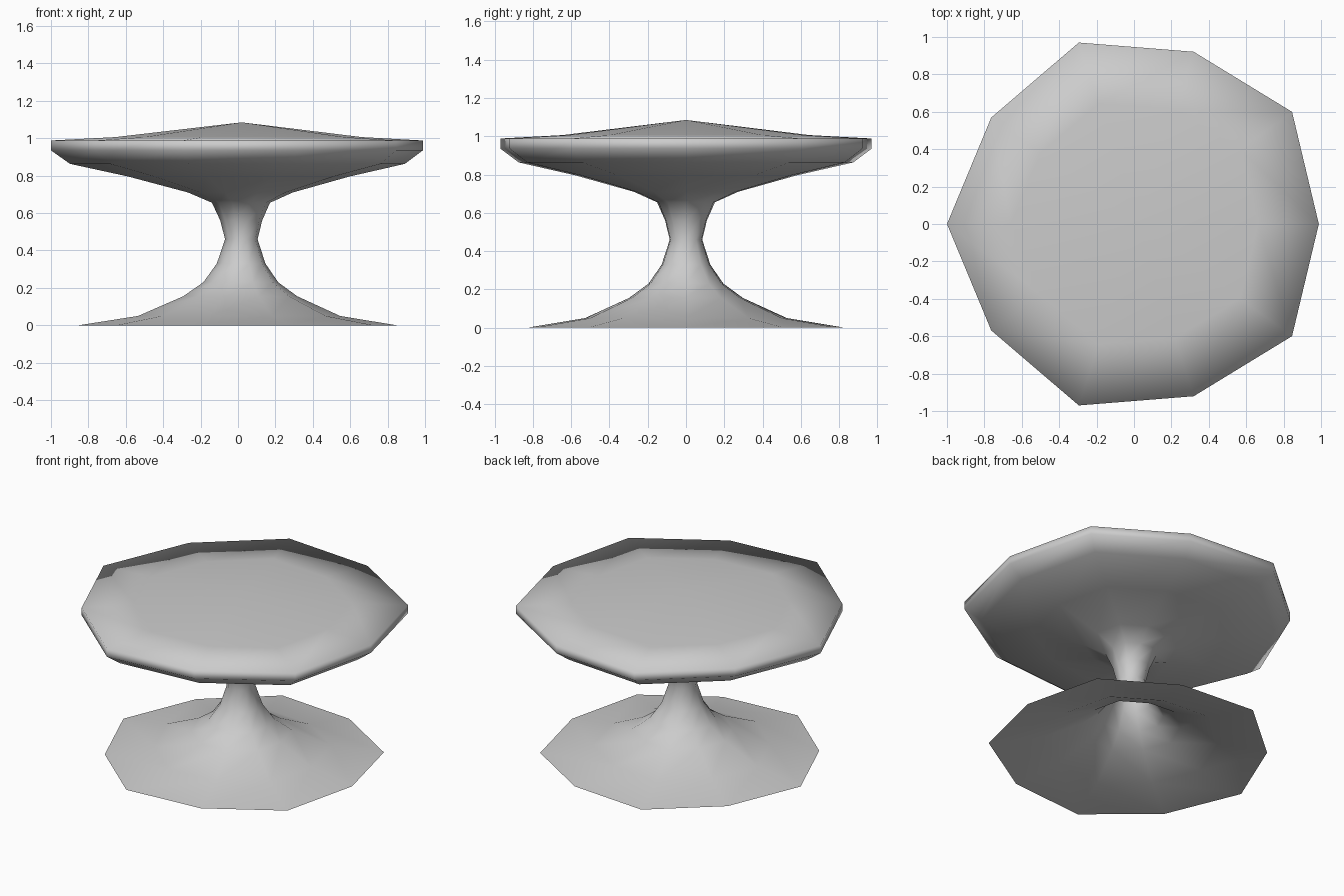
import bpy
import bmesh
from math import cos, sin, tau

cube = bpy.data.objects.get("Cube")
if cube:
    bpy.data.objects.remove(cube)

SIDES = 10
CENTRE_X = 0.02
WOBBLE = 0.026  # alternate corners sit slightly further out

# Radius and height up the foot, stem, dish and rim
foot = [(0.85, 0.0), (0.54, 0.05), (0.305, 0.155), (0.20, 0.23)]
stem = [(0.13, 0.33), (0.087, 0.46), (0.112, 0.56), (0.155, 0.655)]
dish = [(0.28, 0.71), (0.59, 0.795), (0.895, 0.863)]
rim = [(0.994, 0.935), (0.994, 0.988), (0.66, 1.006)]
APEX = 1.085

material = bpy.data.materials.new("plain grey")
material.use_nodes = True
grey = (0.6, 0.6, 0.6, 1.0)
material.diffuse_color = grey
material.node_tree.nodes["Principled BSDF"].inputs["Base Color"].default_value = grey


def add_ring(bm, radius, z):
    ring = []
    for i in range(SIDES):
        a = tau * i / SIDES
        r = radius * (1 + WOBBLE * (1 if i % 2 else -1))
        ring.append(bm.verts.new((CENTRE_X + r * cos(a), r * sin(a), z)))
    return ring


# One continuous shell, open underneath
bm = bmesh.new()
rings = [add_ring(bm, r, z) for r, z in foot + stem + dish + rim]
for low, high in zip(rings, rings[1:]):
    for i in range(SIDES):
        j = (i + 1) % SIDES
        bm.faces.new((low[i], low[j], high[j], high[i]))

# Shallow peaked top
peak = bm.verts.new((CENTRE_X, 0, APEX))
for i in range(SIDES):
    bm.faces.new((rings[-1][i], rings[-1][(i + 1) % SIDES], peak))

for face in bm.faces:
    face.smooth = True

mesh = bpy.data.meshes.new("pedestal_table")
bm.to_mesh(mesh)
bm.free()
mesh.materials.append(material)
table = bpy.data.objects.new("pedestal_table", mesh)
bpy.context.collection.objects.link(table)
